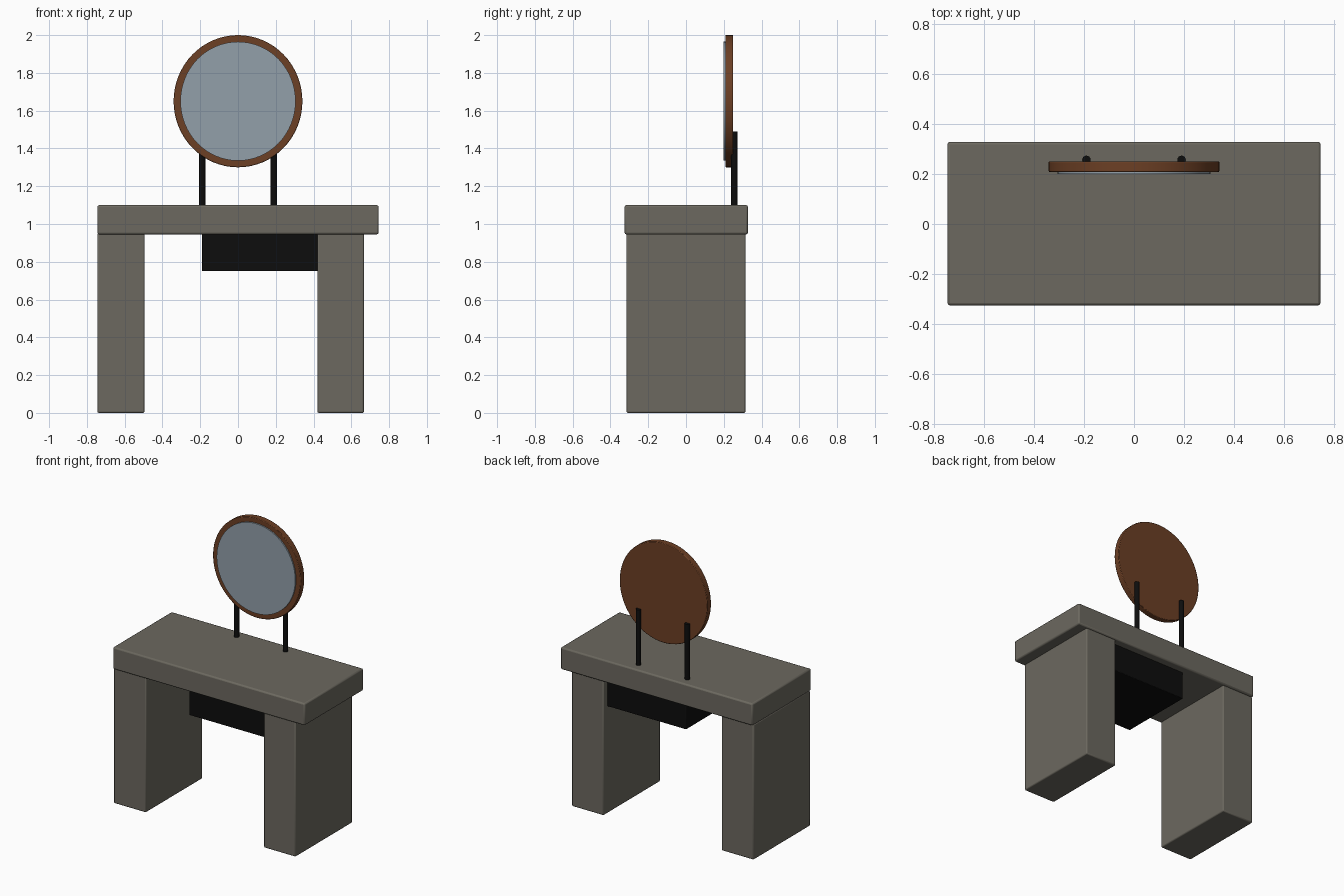
import bpy
import math

cube = bpy.data.objects.get("Cube")
if cube:
    bpy.data.objects.remove(cube, do_unlink=True)


def make_material(name, color):
    mat = bpy.data.materials.new(name)
    mat.use_nodes = True
    mat.diffuse_color = (*color, 1)
    bsdf = next(n for n in mat.node_tree.nodes if n.type == 'BSDF_PRINCIPLED')
    bsdf.inputs["Base Color"].default_value = (*color, 1)
    return mat


STONE = make_material("grey stone", (0.15, 0.14, 0.115))
BLACK = make_material("black metal", (0.004, 0.004, 0.004))
WOOD = make_material("brown wood", (0.15, 0.05, 0.018))
GLASS = make_material("mirror glass", (0.29, 0.35, 0.40))


def finish(obj, name, mat, bevel=0, segments=2):
    obj.name = obj.data.name = name
    obj.data.materials.append(mat)
    bpy.ops.object.transform_apply(location=False, rotation=True, scale=True)
    bpy.ops.object.shade_smooth_by_angle(angle=math.radians(35))
    if bevel:
        mod = obj.modifiers.new("soft edges", 'BEVEL')
        mod.width = bevel
        mod.segments = segments
        mod.limit_method = 'ANGLE'
    return obj


def box(name, mat, x, y, z, bevel):
    """Box spanning the given (low, high) range on each axis."""
    spans = (x, y, z)
    bpy.ops.mesh.primitive_cube_add(size=1, location=[(a + b) / 2 for a, b in spans])
    obj = bpy.context.object
    obj.scale = [b - a for a, b in spans]
    return finish(obj, name, mat, bevel)


def disc(name, mat, rx, rz, y, bevel=0):
    """Upright oval disc facing the front, spanning a y range."""
    bpy.ops.mesh.primitive_cylinder_add(
        vertices=64, radius=1, depth=y[1] - y[0],
        location=(0, sum(y) / 2, 1.65), rotation=(math.pi / 2, 0, 0))
    obj = bpy.context.object
    obj.scale = (rx, rz, 1)
    return finish(obj, name, mat, bevel)


# Table top and the two slab legs
box("table_top", STONE, (-0.745, 0.745), (-0.325, 0.328), (0.945, 1.10), 0.01)
box("right_leg", STONE, (-0.745, -0.495), (-0.315, 0.315), (0, 0.95), 0.008)
box("left_leg", STONE, (0.42, 0.667), (-0.315, 0.315), (0, 0.95), 0.008)

# Drawer hung below the top, against the left leg
box("drawer", BLACK, (-0.19, 0.43), (-0.27, 0.27), (0.75, 0.95), 0.004)

# Round mirror: wooden backing disc and raised glass
disc("mirror_frame", WOOD, 0.341, 0.35, (0.208, 0.25), 0.004)
disc("mirror_glass", GLASS, 0.305, 0.315, (0.199, 0.212))

# Posts holding the mirror from behind
for side, x in (("right", -0.19), ("left", 0.19)):
    bpy.ops.mesh.primitive_cylinder_add(
        vertices=24, radius=0.017, depth=0.40, location=(x, 0.256, 1.29))
    finish(bpy.context.object, side + "_mirror_post", BLACK)
